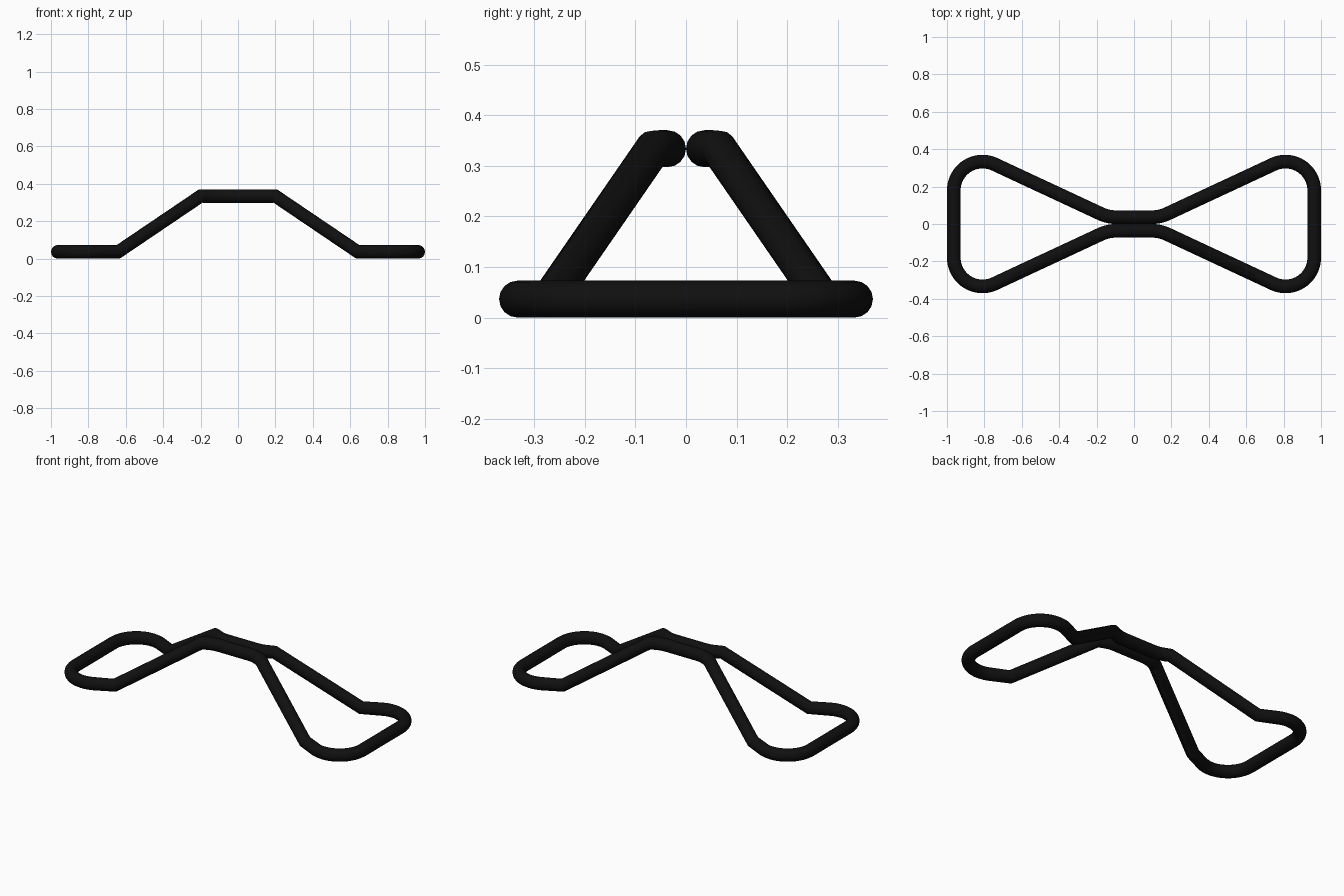
import bpy
from math import sin, cos, tan, radians

if "Cube" in bpy.data.objects:
    bpy.data.objects.remove(bpy.data.objects["Cube"])

R = 0.0365                      # tube radius
LOW, HIGH = R, 0.334            # centreline heights
SLOPE = radians(25)             # plan angle of the splayed legs
CX, CY, CR = 0.81, 0.18, 0.1535 # rounded end corner
FR = 0.19                       # waist fillet radius


def arc(cx, cy, r, a0, a1, z, n):
    return [(cx + r * cos(a0 + (a1 - a0) * i / n),
             cy + r * sin(a0 + (a1 - a0) * i / n), z) for i in range(n + 1)]


# straight leg, tangent to the end corner
tx, ty = CX - CR * sin(SLOPE), CY + CR * cos(SLOPE)
leg_y = lambda x: ty + (x - tx) * tan(SLOPE)
waist_x = tx - (ty - R) / tan(SLOPE)
fx = waist_x - FR * tan(SLOPE / 2)

# one quarter of the loop: waist, ramp, rounded end
quarter = arc(fx, R + FR, FR, radians(-90), radians(-90) + SLOPE, HIGH, 6)
quarter += [(0.2, leg_y(0.2), HIGH), (0.64, leg_y(0.64), LOW)]
quarter += arc(CX, CY, CR, radians(90) + SLOPE, 0, LOW, 20)

# mirror into a closed loop
half = quarter + [(x, -y, z) for x, y, z in reversed(quarter)]
loop = half + [(-x, y, z) for x, y, z in reversed(half)]

curve = bpy.data.curves.new("bent_tube_loop", 'CURVE')
curve.dimensions = '3D'
curve.bevel_depth = R
curve.bevel_resolution = 6
spline = curve.splines.new('POLY')
spline.points.add(len(loop) - 1)
for p, co in zip(spline.points, loop):
    p.co = (*co, 1)
spline.use_cyclic_u = True

tube = bpy.data.objects.new("bent_tube_loop", curve)
bpy.context.collection.objects.link(tube)
bpy.context.view_layer.objects.active = tube
tube.select_set(True)
bpy.ops.object.convert(target='MESH')
tube = bpy.context.object
bpy.ops.object.shade_smooth_by_angle(angle=radians(30))

# black finish
black = bpy.data.materials.new("black_finish")
black.diffuse_color = (0.005, 0.005, 0.005, 1)
black.use_nodes = True
black.node_tree.nodes["Principled BSDF"].inputs["Base Color"].default_value = black.diffuse_color
tube.data.materials.clear()
tube.data.materials.append(black)
